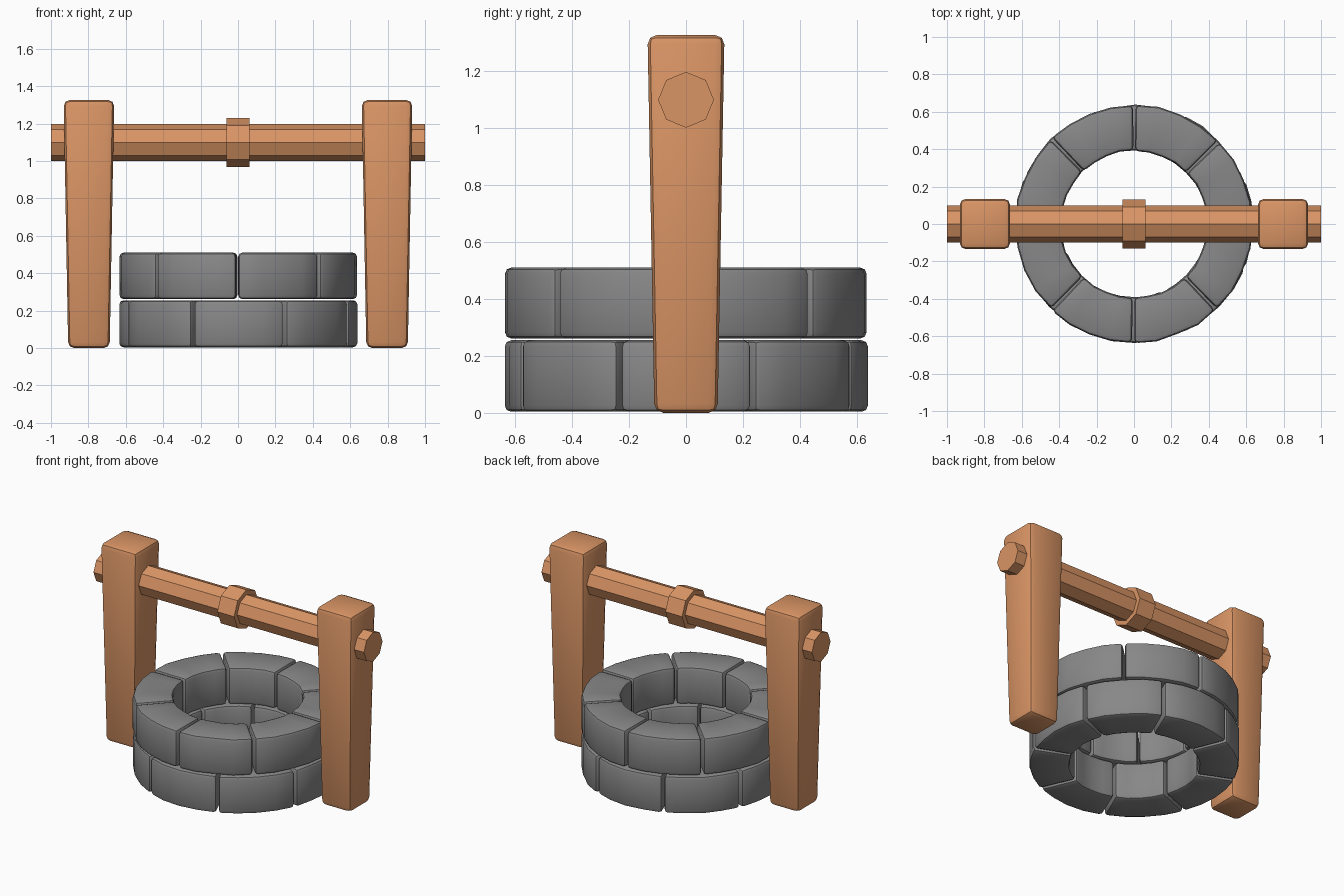
import bpy, bmesh, math, random
from mathutils import Matrix

if "Cube" in bpy.data.objects:
    bpy.data.objects.remove(bpy.data.objects["Cube"])

random.seed(4)


def material(name, rgb):
    m = bpy.data.materials.new(name)
    m.diffuse_color = (*rgb, 1)
    m.use_nodes = True
    m.node_tree.nodes["Principled BSDF"].inputs["Base Color"].default_value = m.diffuse_color
    return m


wood = material("warm wood", (0.70, 0.30, 0.13))
stone = material("grey stone", (0.245, 0.245, 0.245))


def finish(bm, name, mat, bevel=0, segments=2, smooth=True):
    bmesh.ops.recalc_face_normals(bm, faces=bm.faces)
    if bevel:
        edges = [e for e in bm.edges if e.calc_face_angle(0) > math.radians(40)]
        bmesh.ops.bevel(bm, geom=edges, offset=bevel, segments=segments,
                        profile=0.5, affect='EDGES', clamp_overlap=True)
    me = bpy.data.meshes.new(name)
    bm.to_mesh(me)
    bm.free()
    me.materials.append(mat)
    ob = bpy.data.objects.new(name, me)
    bpy.context.collection.objects.link(ob)
    if smooth:
        bpy.ops.object.select_all(action='DESELECT')
        ob.select_set(True)
        bpy.context.view_layer.objects.active = ob
        bpy.ops.object.shade_smooth_by_angle(angle=math.radians(35))
    return ob


def curved_stone(name, a0, a1, z0, z1, r_in, r_out, steps=4):
    """One wedge-shaped block following the ring."""
    bm = bmesh.new()
    rows = []
    for i in range(steps + 1):
        a = a0 + (a1 - a0) * i / steps
        ri = r_in + random.uniform(-0.003, 0.003)
        ro = r_out + random.uniform(-0.005, 0.004)
        rows.append([bm.verts.new((r * math.cos(a), r * math.sin(a), z))
                     for r, z in ((ri, z0), (ro, z0), (ro, z1), (ri, z1))])
    for p, q in zip(rows, rows[1:]):
        for k in range(4):
            bm.faces.new((p[k], p[(k + 1) % 4], q[(k + 1) % 4], q[k]))
    bm.faces.new(rows[0])
    bm.faces.new(rows[-1][::-1])
    finish(bm, name, stone, 0.022)


# Two staggered courses of eight stones
for course, (z0, z1, shift) in enumerate(((0.004, 0.255, 22.5), (0.261, 0.51, 0))):
    joints = [math.radians(45 * i + shift + random.uniform(-1.2, 1.2)) for i in range(8)]
    joints.append(joints[0] + 2 * math.pi)
    for i in range(8):
        curved_stone(f"wall_stone_{course + 1}_{i + 1}", joints[i] + 0.01,
                     joints[i + 1] - 0.01, z0, z1, 0.392, 0.636)

# Tapered posts, wider at the top
for side, x in (("left", -0.797), ("right", 0.797)):
    bm = bmesh.new()
    bmesh.ops.create_cube(bm, size=1)
    for v in bm.verts:
        top = v.co.z > 0
        half = 0.135 if top else 0.111
        v.co = (x + math.copysign(half, v.co.x), math.copysign(half, v.co.y),
                1.326 if top else 0.0)
    finish(bm, side + "_post", wood, 0.032)


# Octagonal beam and its centre collar
def octagon_bar(name, radius, length):
    bm = bmesh.new()
    bmesh.ops.create_cone(bm, cap_ends=True, segments=8, radius1=radius,
                          radius2=radius, depth=length)
    bm.transform(Matrix.Translation((0, 0, 1.099)) @ Matrix.Rotation(math.pi / 2, 4, 'Y'))
    finish(bm, name, wood, smooth=False)


octagon_bar("cross_beam", 0.098, 2.0)
octagon_bar("beam_collar", 0.13, 0.124)
